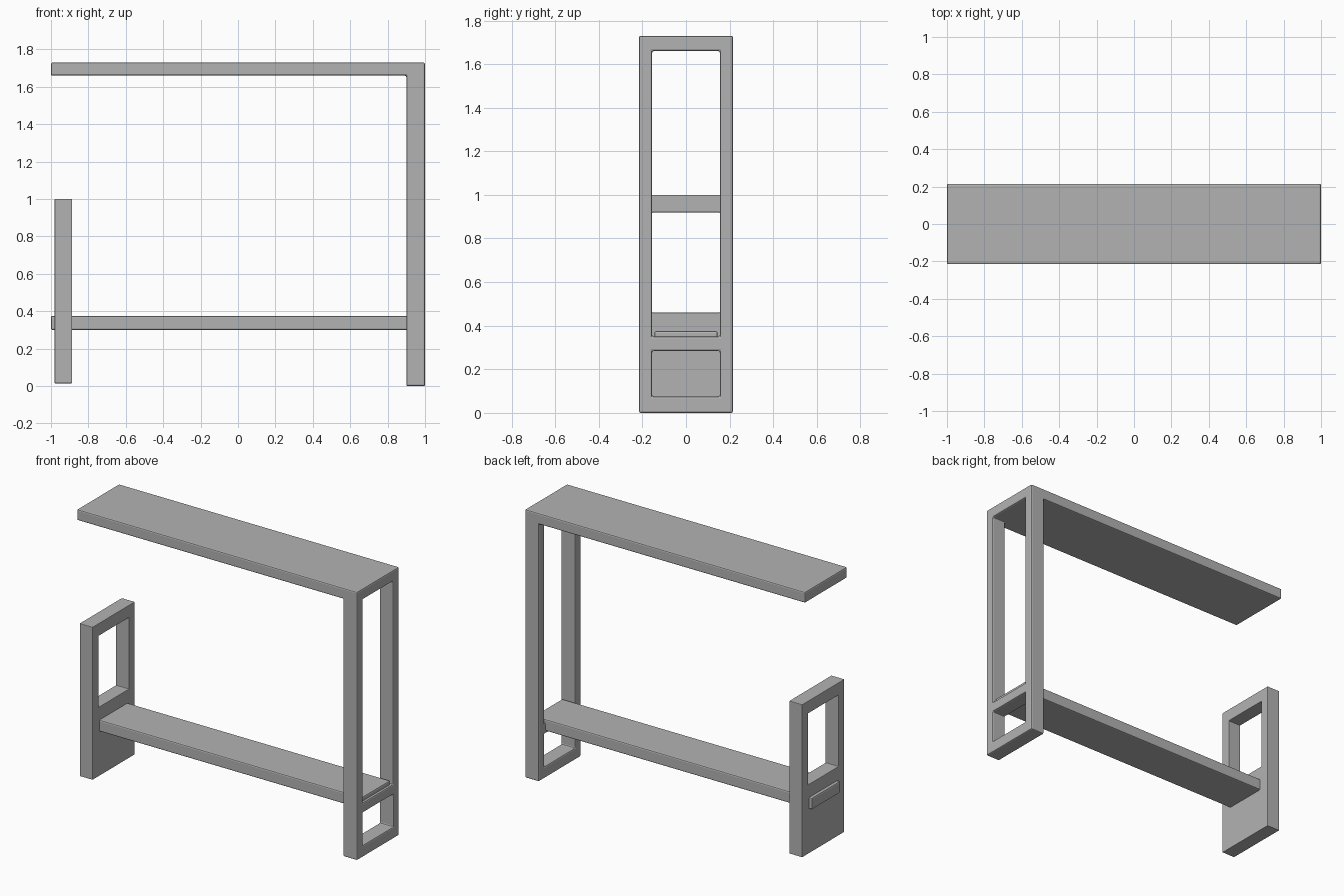
import bpy
import bmesh
from mathutils import Vector

if "Cube" in bpy.data.objects:
    bpy.data.objects.remove(bpy.data.objects["Cube"], do_unlink=True)

# One plain grey finish for every part
GREY = (0.45, 0.45, 0.45, 1)
grey = bpy.data.materials.new("plain grey")
grey.use_nodes = True
grey.diffuse_color = GREY
grey.node_tree.nodes["Principled BSDF"].inputs["Base Color"].default_value = GREY

DEPTH = 0.215   # half depth of the frames
OPEN = 0.155    # half width of the openings


def prism(name, outline, half_depth):
    """Extrude an (x, z) outline along y."""
    bm = bmesh.new()
    face = bm.faces.new([bm.verts.new((x, -half_depth, z)) for x, z in outline])
    side = bmesh.ops.extrude_face_region(bm, geom=[face])["geom"]
    bmesh.ops.translate(bm, vec=Vector((0, 2 * half_depth, 0)),
                        verts=[g for g in side if isinstance(g, bmesh.types.BMVert)])
    bmesh.ops.recalc_face_normals(bm, faces=bm.faces)
    mesh = bpy.data.meshes.new(name)
    bm.to_mesh(mesh)
    bm.free()
    mesh.materials.append(grey)
    obj = bpy.data.objects.new(name, mesh)
    bpy.context.collection.objects.link(obj)
    return obj


def box(name, x0, x1, z0, z1, half_depth):
    return prism(name, [(x0, z0), (x1, z0), (x1, z1), (x0, z1)], half_depth)


def cut_opening(obj, x0, x1, z0, z1):
    """Cut a rectangular window through a frame along x."""
    cutter = box("opening_cutter", x0, x1, z0, z1, OPEN)
    mod = obj.modifiers.new("opening", "BOOLEAN")
    mod.operation = "DIFFERENCE"
    mod.solver = "EXACT"
    mod.object = cutter
    bpy.context.view_layer.objects.active = obj
    bpy.ops.object.modifier_apply(modifier=mod.name)
    bpy.data.objects.remove(cutter, do_unlink=True)


def soften(obj, width):
    mod = obj.modifiers.new("edge bevel", "BEVEL")
    mod.width = width
    mod.segments = 2
    mod.limit_method = "ANGLE"


# Top shelf and tall frame in one L-shaped piece
top = prism("top_shelf_and_tall_frame",
            [(-1, 1.66), (0.9, 1.66), (0.9, 0), (1, 0), (1, 1.73), (-1, 1.73)], DEPTH)
cut_opening(top, 0.85, 1.05, 0.35, 1.66)
cut_opening(top, 0.85, 1.05, 0.075, 0.285)
soften(top, 0.008)

# Short end panel with an upper window
panel = box("short_end_panel", -0.98, -0.887, 0.015, 1.0, DEPTH)
cut_opening(panel, -1.05, -0.85, 0.46, 0.92)
soften(panel, 0.003)

# Lower shelf passing through both ends
shelf = box("lower_shelf", -1, 0.985, 0.3, 0.375, 0.145)
soften(shelf, 0.008)
